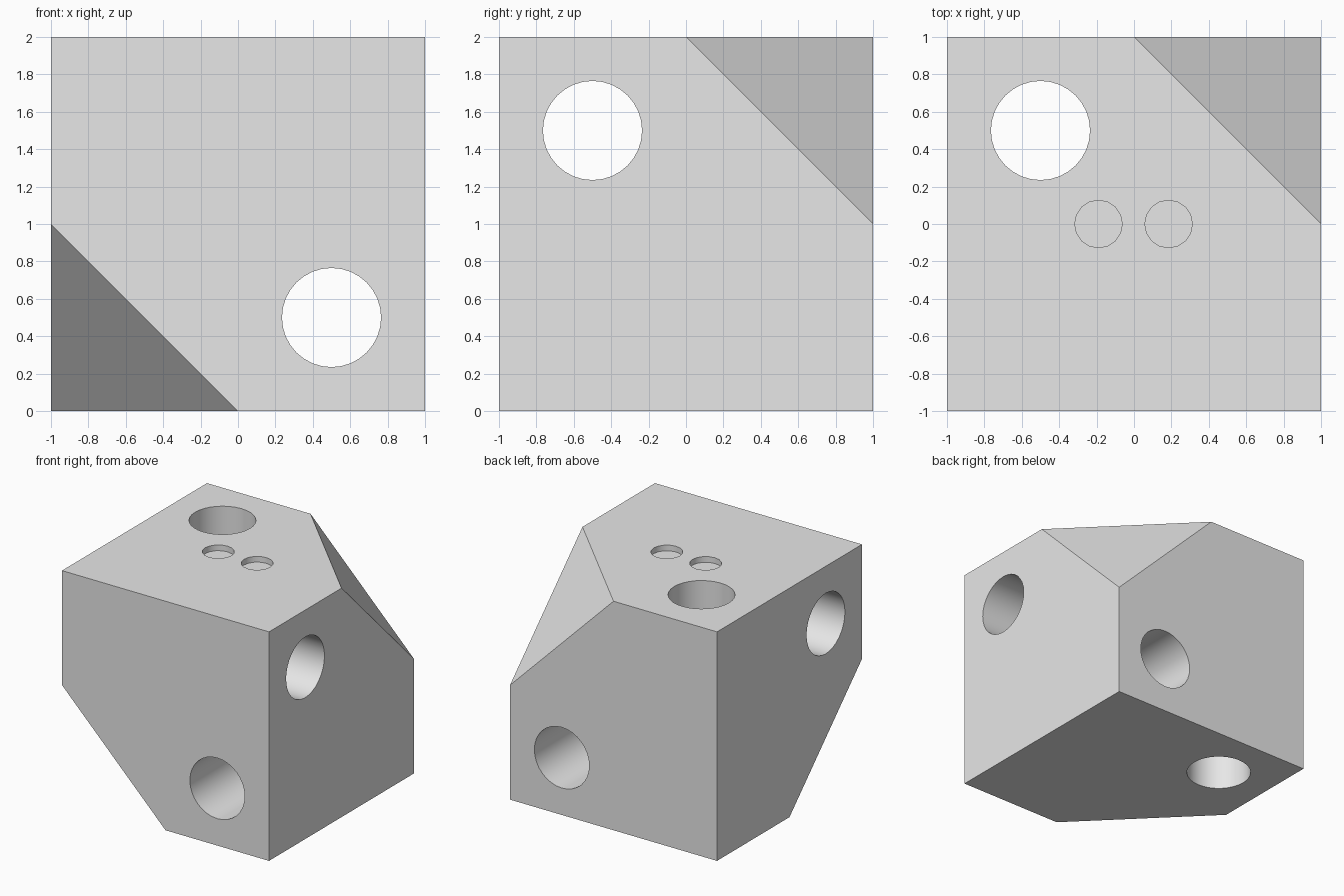
import bpy, bmesh, math
from mathutils import Vector

old = bpy.data.objects.get("Cube")
if old:
    bpy.data.objects.remove(old, do_unlink=True)

grey = bpy.data.materials.new("light grey")
grey.use_nodes = True
grey.diffuse_color = (0.8, 0.8, 0.8, 1)
grey.node_tree.nodes["Principled BSDF"].inputs["Base Color"].default_value = (0.8, 0.8, 0.8, 1)

# Cube with two opposite corners sliced off
bm = bmesh.new()
bmesh.ops.create_cube(bm, size=2)
bmesh.ops.translate(bm, verts=bm.verts, vec=(0, 0, 1))
for sign in (1, -1):
    centre = Vector((0, 0, 1))
    normal = Vector((1, 1, 1)) * sign
    cut = bmesh.ops.bisect_plane(bm, geom=bm.verts[:] + bm.edges[:] + bm.faces[:],
                                 plane_co=centre + normal * 2 / 3, plane_no=normal,
                                 clear_outer=True)
    edges = [e for e in cut["geom_cut"] if isinstance(e, bmesh.types.BMEdge)]
    bmesh.ops.edgeloop_fill(bm, edges=edges)
bmesh.ops.recalc_face_normals(bm, faces=bm.faces)
mesh = bpy.data.meshes.new("block")
bm.to_mesh(mesh)
bm.free()
block = bpy.data.objects.new("block", mesh)
bpy.context.collection.objects.link(block)
mesh.materials.append(grey)


def drill(name, location, radius, depth, sides, rotation=(0, 0, 0)):
    """Cut a round hole into the block."""
    bpy.ops.mesh.primitive_cylinder_add(vertices=sides, radius=radius, depth=depth,
                                        location=location, rotation=rotation)
    cutter = bpy.context.object
    cutter.name = name
    cutter.data.materials.append(grey)
    mod = block.modifiers.new(name, "BOOLEAN")
    mod.operation = "DIFFERENCE"
    mod.solver = "EXACT"
    mod.object = cutter
    bpy.context.view_layer.objects.active = block
    bpy.ops.object.modifier_apply(modifier=name)
    bpy.data.objects.remove(cutter, do_unlink=True)


# One through hole along each axis
quarter = math.pi / 2
drill("front_hole", (0.5, 0, 0.5), 0.265, 3, 32, (quarter, 0, 0))
drill("side_hole", (0, -0.5, 1.5), 0.265, 3, 32, (0, quarter, 0))
drill("top_hole", (-0.5, 0.5, 1), 0.265, 3, 32)

# Two shallow sockets in the top
for name, x in (("right_socket", -0.19), ("left_socket", 0.185)):
    drill(name, (x, 0, 2), 0.127, 0.1, 16)

bpy.ops.object.select_all(action="DESELECT")
block.select_set(True)
bpy.context.view_layer.objects.active = block
bpy.ops.object.shade_smooth_by_angle(angle=math.radians(30))
